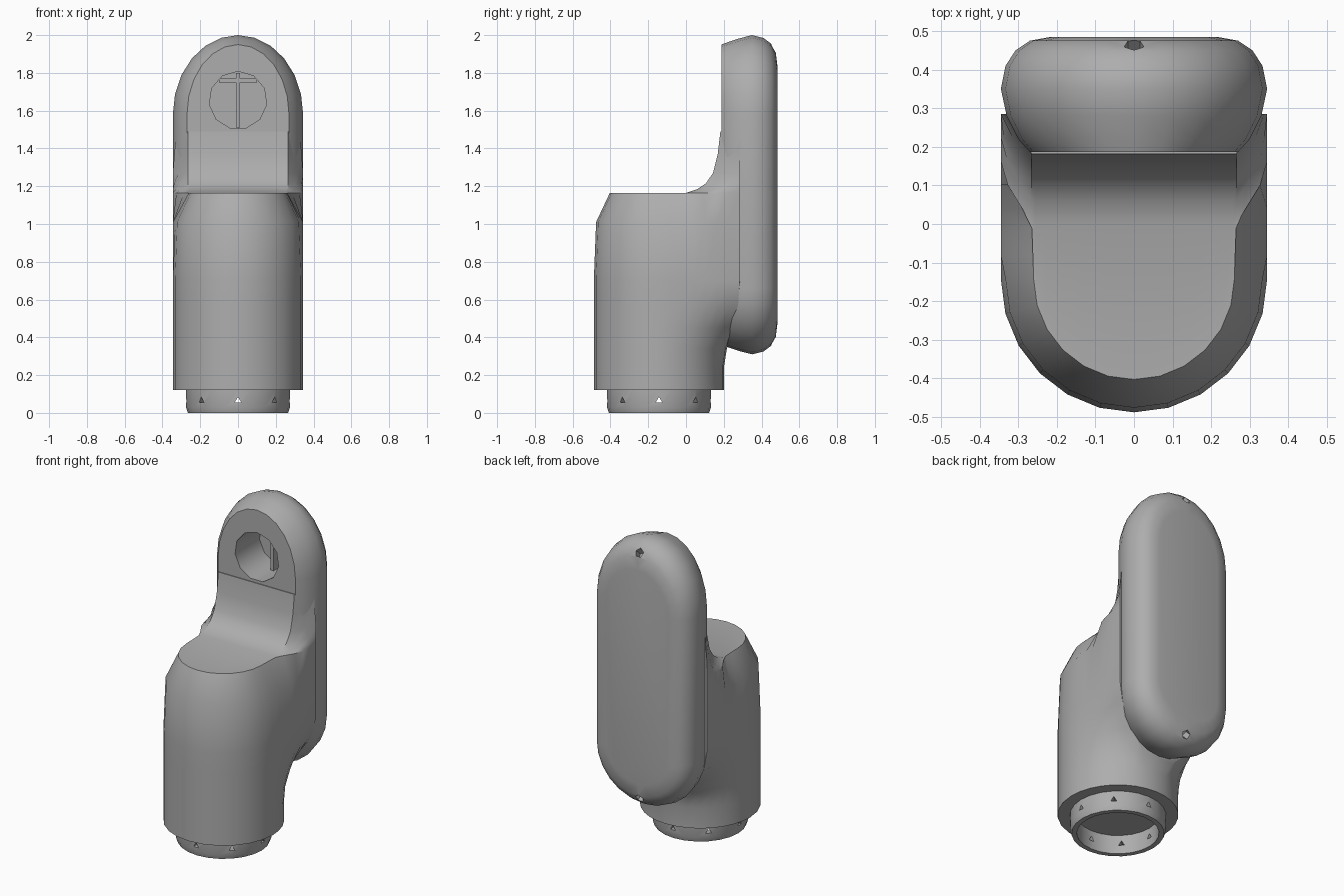
import bpy
import bmesh
from math import cos, sin, pi, sqrt
from mathutils import Vector

cube = bpy.data.objects.get("Cube")
if cube:
    bpy.data.objects.remove(cube, do_unlink=True)

GREY = (0.42, 0.42, 0.42, 1)
grey = bpy.data.materials.new("satin grey")
grey.use_nodes = True
grey.diffuse_color = GREY
grey.node_tree.nodes["Principled BSDF"].inputs["Base Color"].default_value = GREY

R, CY = 0.345, -0.143        # barrel radius and axis


def finish(name, bm):
    bmesh.ops.remove_doubles(bm, verts=bm.verts, dist=0.0005)
    bmesh.ops.recalc_face_normals(bm, faces=bm.faces)
    mesh = bpy.data.meshes.new(name)
    bm.to_mesh(mesh)
    bm.free()
    ob = bpy.data.objects.new(name, mesh)
    bpy.context.collection.objects.link(ob)
    mesh.materials.append(grey)
    return ob


def loft(name, rings, closed=False):
    """Skin matching rings; cap the ends or join last to first."""
    bm = bmesh.new()
    rows = [[bm.verts.new(p) for p in ring] for ring in rings]
    pairs = list(zip(rows, rows[1:])) + ([(rows[-1], rows[0])] if closed else [])
    for a, b in pairs:
        for i in range(len(a)):
            j = (i + 1) % len(a)
            bm.faces.new((a[i], a[j], b[j], b[i]))
    if not closed:
        bm.faces.new(rows[0])
        bm.faces.new(rows[-1])
    return finish(name, bm)


def rod(name, centre, direction, radius, length, sides):
    bm = bmesh.new()
    bmesh.ops.create_cone(bm, cap_ends=True, segments=sides, radius1=radius,
                          radius2=radius, depth=length)
    ob = finish(name, bm)
    ob.rotation_euler = Vector(direction).to_track_quat('Z', 'Y').to_euler()
    ob.location = centre
    return ob


def activate(ob):
    bpy.ops.object.select_all(action='DESELECT')
    ob.select_set(True)
    bpy.context.view_layer.objects.active = ob


def cut(ob, cutter):
    cutter.hide_render = True
    mod = ob.modifiers.new("cut", 'BOOLEAN')
    mod.operation, mod.solver, mod.object = 'DIFFERENCE', 'EXACT', cutter
    bpy.context.view_layer.update()
    activate(ob)
    bpy.ops.object.modifier_apply(modifier="cut")
    bpy.data.objects.remove(cutter, do_unlink=True)


def smooth(ob, angle=0.62):
    activate(ob)
    bpy.ops.object.shade_smooth_by_angle(angle=angle)


# Barrel: round at the foot, widening backwards into the plate
def barrel_ring(z, front, blend, step=None, flat=False):
    pts = []
    for i in range(13):
        a = pi + pi * i / 12
        pts.append((front * cos(a), step if flat else CY + front * sin(a), z))
    for i in range(1, 16):
        u = i / 16
        side = 1 if u < 0.5 else -1
        t = min(min(u, 1 - u) / 0.45, 1)
        square = Vector((side * R if u != 0.5 else 0, CY + 0.44 * t))
        p = Vector((R * cos(pi * u), CY + R * sin(pi * u))).lerp(square, blend)
        if step is not None:         # bevel that follows the shelf edge
            p.y = max(p.y, step) if flat else p.y
            widen = min(max((p.y - step) / 0.13, 0), 1)
            p.x = max(-1, min(1, p.x / R)) * (front + (R - front) * widen)
        pts.append((p.x, p.y, z))
    return pts


rings = [barrel_ring(z, f, k) for z, f, k in (
    (0.12, R, 0), (0.25, R, 0), (0.34, R, 0.15), (0.45, R, 0.55),
    (0.57, R, 0.9), (0.7, R, 1), (1.01, 0.333, 1))]
rings.append(barrel_ring(1.165, 0.26, 1, 0.0))
for z, step in ((1.165, 0.0), (1.185, 0.06), (1.215, 0.105), (1.27, 0.143),
                (1.37, 0.168), (1.49, 0.182)):
    rings.append(barrel_ring(z, 0.265, 1, step, True))
smooth(loft("barrel", rings))


# Back plate: rounded slab with a bevelled rim
def plate_ring(y, inset, rise):
    pts = []
    for i in range(26):
        top = i < 13
        a = pi * (i if top else i - 1) / 12
        centre, height = (1.58, 0.42) if top else (0.66, 0.35)
        pts.append(((R - inset) * cos(a), y, centre + (height - rise) * sin(a)))
    return pts


plate = loft("back_plate", [plate_ring(*r) for r in (
    (0.187, 0.075, 0.05), (0.22, 0.045, 0.038), (0.28, 0.015, 0.018),
    (0.35, 0, 0), (0.41, 0.012, 0.015), (0.45, 0.038, 0.045),
    (0.475, 0.075, 0.09), (0.485, 0.13, 0.17))])
cut(plate, rod("bore_cutter", (0, 0.27, 1.655), (0, 1, 0), 0.153, 0.32, 11))
for z, dz in ((1.925, 1), (0.385, -1)):
    cut(plate, rod("screw_cutter", (0, 0.46, z), (0, 1, dz), 0.027, 0.1, 5))
smooth(plate)

# Crossed ribs inside the bore
for name, z, size in (("upright_rib", 1.655, (0.02, 0.1, 0.29)),
                      ("cross_rib", 1.76, (0.2, 0.1, 0.02))):
    bm = bmesh.new()
    bmesh.ops.create_cube(bm, size=1)
    bmesh.ops.scale(bm, vec=size, verts=bm.verts)
    finish(name, bm).location = (0, 0.39, z)

# Hollow collar with a ring of small three-sided holes
SIDES = 24
collar = loft("collar", [
    [(r * cos(2 * pi * i / SIDES), CY + r * sin(2 * pi * i / SIDES), z)
     for i in range(SIDES)]
    for r, z in ((0.235, 0.13), (0.235, 0), (0.265, 0), (0.275, 0.03), (0.275, 0.13))],
    closed=True)
for i in range(8):
    a = pi * i / 4
    d = (cos(a), sin(a), 0)
    cut(collar, rod("hole_cutter", (0.255 * d[0], CY + 0.255 * d[1], 0.065),
                    d, 0.02, 0.1, 3))
smooth(collar)
